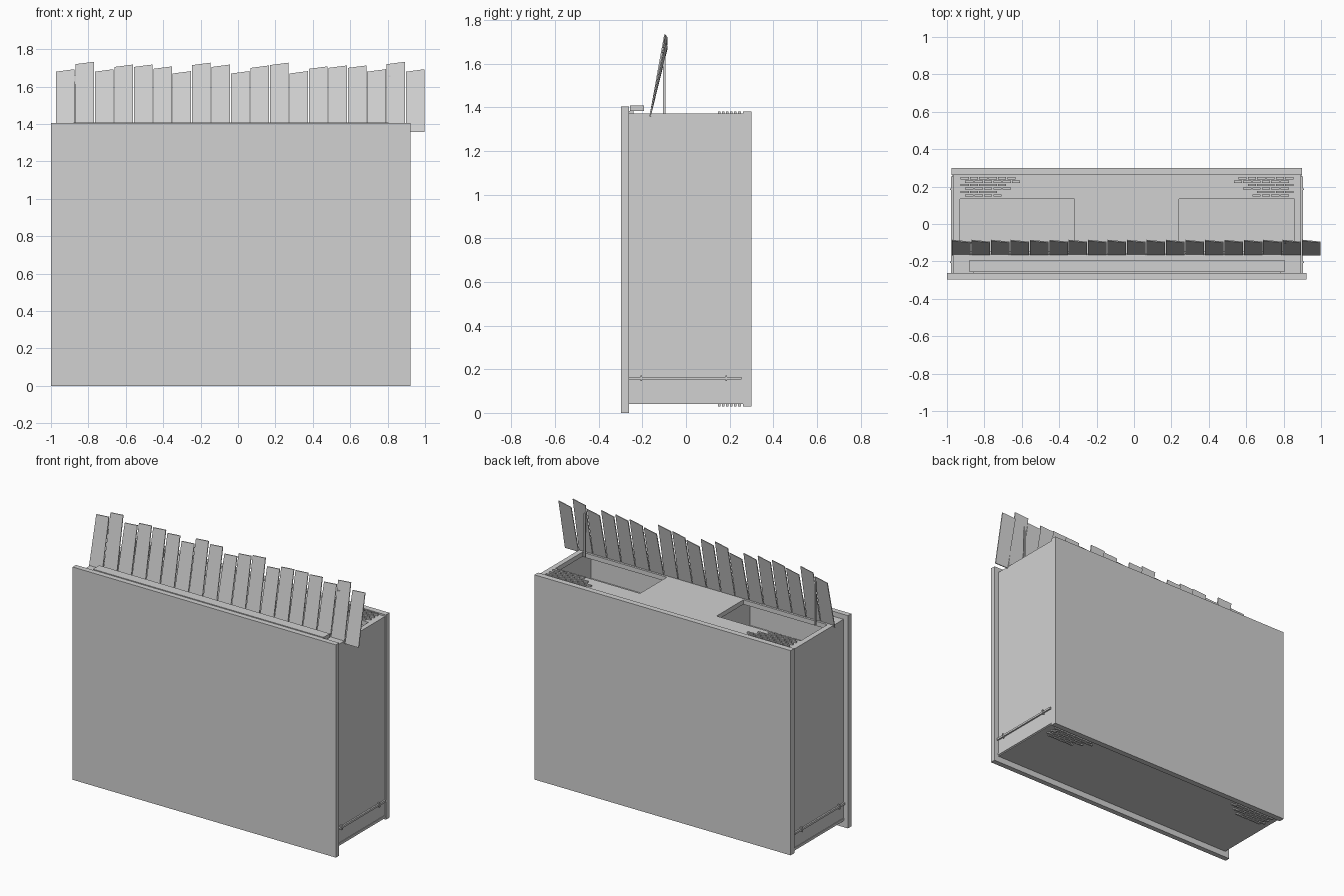
import bpy, bmesh

cube = bpy.data.objects.get("Cube")
if cube:
    bpy.data.objects.remove(cube)

grey = bpy.data.materials.new("plain grey")
grey.use_nodes = True
tone = (0.64, 0.64, 0.64, 1)
grey.diffuse_color = tone
grey.node_tree.nodes["Principled BSDF"].inputs["Base Color"].default_value = tone


def finish(name, bm):
    bmesh.ops.recalc_face_normals(bm, faces=bm.faces)
    mesh = bpy.data.meshes.new(name)
    bm.to_mesh(mesh)
    bm.free()
    mesh.materials.append(grey)
    obj = bpy.data.objects.new(name, mesh)
    bpy.context.collection.objects.link(obj)
    return obj


def add_box(bm, x, y, z):
    """Add a box spanning the given (low, high) ranges."""
    verts = bmesh.ops.create_cube(bm, size=1)["verts"]
    for v in verts:
        v.co = [lo + (c + 0.5) * (hi - lo) for c, (lo, hi) in zip(v.co, (x, y, z))]
    return verts


def box(name, x, y, z):
    bm = bmesh.new()
    add_box(bm, x, y, z)
    return finish(name, bm)


left, right = -0.967, 0.892
front, back = -0.262, 0.262
bottom, top = 0.04, 1.372
center = (left + right) / 2

# Large outer panels
box("front_panel", (-1, 0.923), (-0.297, front), (0, 1.405))
box("back_panel", (-0.975, 0.897), (back, 0.3), (0.03, 1.382))

# Hollow cabinet body
box("base", (left, right), (front, back), (bottom, bottom + 0.03))
box("middle_block", (-0.285, 0.205), (front, back), (bottom, top))
for side, x0, x1 in (("right", left, -0.285), ("left", 0.205, right)):
    outer = (x0, x0 + 0.015) if side == "right" else (x1 - 0.015, x1)
    box(side + "_wall", outer, (front, back), (bottom, top))
    box(side + "_bin_floor", (x0, x1), (front, back), (1.13, 1.15))
    # Rim around the open bin
    lip = (top - 0.03, top)
    h0, h1 = x0 + 0.036, x1 - 0.033
    box(side + "_rim_front", (x0, x1), (front, -0.145), lip)
    box(side + "_rim_back", (x0, x1), (0.135, back), lip)
    box(side + "_rim_start", (x0, h0), (-0.145, 0.135), lip)
    box(side + "_rim_end", (h1, x1), (-0.145, 0.135), lip)

# Cap rail behind the front panel
box("cap_rail", (-0.88, 0.805), (-0.257, -0.192), (1.383, 1.408))
box("cap_rail_support", (-0.86, 0.785), (front, -0.24), (top, 1.383))

# Side rods with brackets, and the skirting edge below
for side, x, out in (("right", left, -1), ("left", right, 1)):
    def span(a, b):
        return tuple(sorted((x + out * a, x + out * b)))
    box(side + "_rod", span(0.002, 0.012), (front, 0.255), (0.152, 0.165))
    for y in (-0.205, 0.185):
        box(side + "_rod_bracket", span(0, 0.016), (y - 0.004, y + 0.004), (0.145, 0.172))
    box(side + "_skirting", span(0, 0.004), (front, back), (0.047, 0.06))

# Staggered vent bars in the rear corners, above and below
for place, z in (("top", (top, top + 0.01)), ("bottom", (bottom - 0.01, bottom))):
    for side, out in (("right", -1), ("left", 1)):
        bm = bmesh.new()
        for row in range(6):
            y = 0.245 - row * 0.0185
            for i in range(6 - row // 2):
                start = 0.89 - i * 0.05 - (row % 2) * 0.025
                ends = sorted((out * start, out * (start - 0.044)))
                x = tuple(center + e for e in ends)
                add_box(bm, x, (y - 0.006, y + 0.006), z)
        finish(side + "_" + place + "_vent", bm)

# Leaning fence slats with uneven sloping tops (heights in hundredths)
heights = [68, 72, 68, 70.5, 70.5, 69.5, 67, 71.5, 70.5, 67,
           70, 71.5, 67, 69.5, 70, 70, 68, 72, 68]
for i, h in enumerate(heights):
    x = -0.973 + i * 0.104
    bm = bmesh.new()
    verts = add_box(bm, (x, x + 0.099), (-0.168, -0.162), (1.357, 1 + h / 100))
    for v in verts:
        if v.co.z > 1.5:
            right_end = v.co.x > x + 0.05
            v.co.y += 0.068 if right_end else 0.078
            v.co.z += 0.013 if right_end else 0
    finish("fence_slat", bm)

# Thin posts behind the fence
for x in (-0.875, 0.81):
    box("fence_post", (x - 0.006, x + 0.006), (-0.105, -0.095), (top, 1.66))
